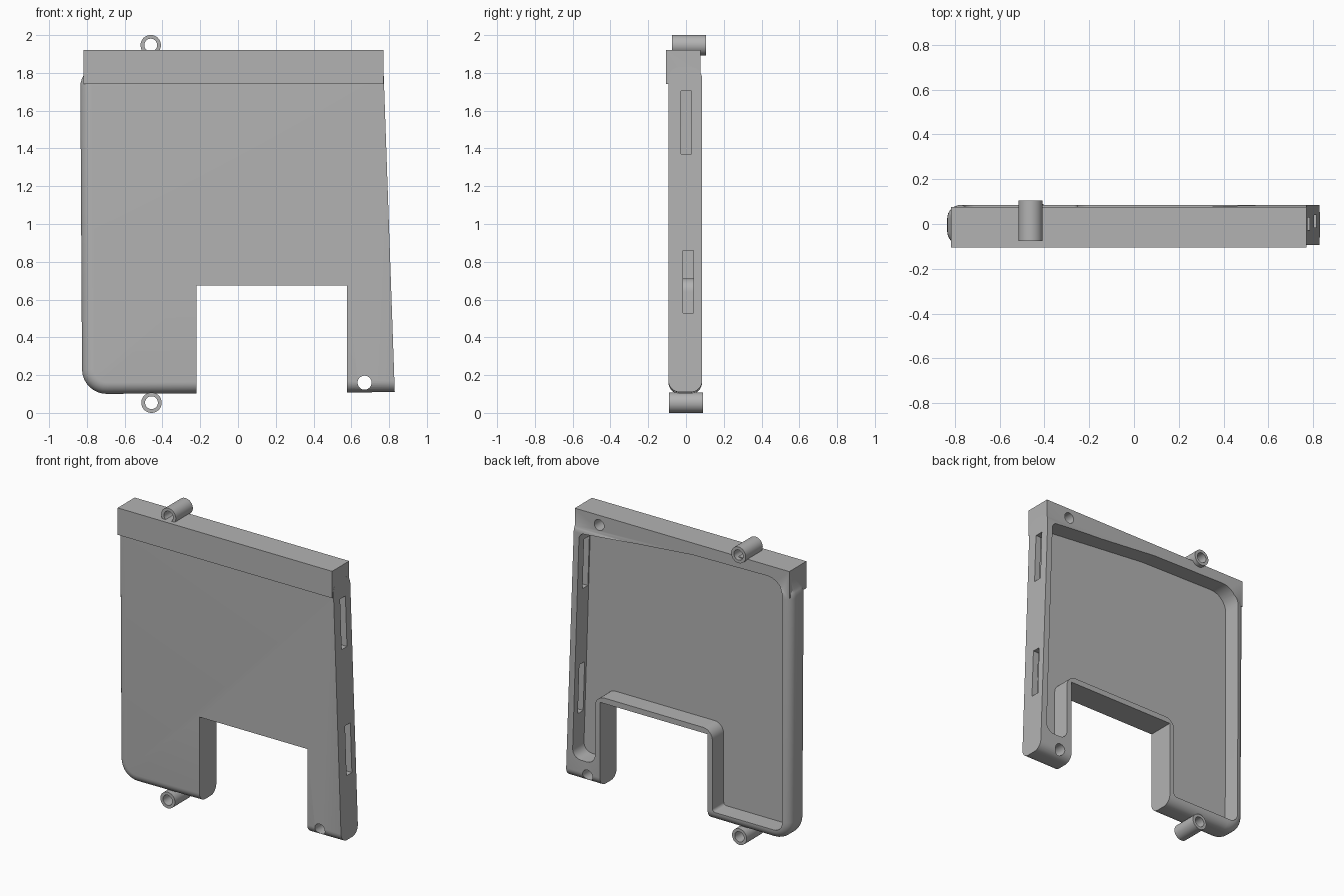
import bpy, bmesh, math
from mathutils import Vector

if "Cube" in bpy.data.objects:
    bpy.data.objects.remove(bpy.data.objects["Cube"])

grey = bpy.data.materials.new("plain grey")
grey.use_nodes = True
grey.diffuse_color = (0.45, 0.45, 0.45, 1)
grey.node_tree.nodes["Principled BSDF"].inputs["Base Color"].default_value = grey.diffuse_color


def finish(name, bm):
    bmesh.ops.recalc_face_normals(bm, faces=bm.faces)
    mesh = bpy.data.meshes.new(name)
    bm.to_mesh(mesh)
    bm.free()
    mesh.materials.append(grey)
    obj = bpy.data.objects.new(name, mesh)
    bpy.context.collection.objects.link(obj)
    return obj


def rounded(corners, steps=8):
    """Outline in x, z from (x, z, radius) corners, each replaced by an arc."""
    out = []
    for i, (x, z, r) in enumerate(corners):
        p = Vector((x, z))
        a = (Vector(corners[i - 1][:2]) - p).normalized()
        b = (Vector(corners[(i + 1) % len(corners)][:2]) - p).normalized()
        if r == 0:
            out.append(p)
            continue
        half = a.angle(b) / 2
        centre = p + (a + b).normalized() * r / math.sin(half)
        start = p + a * r / math.tan(half) - centre
        end = p + b * r / math.tan(half) - centre
        sweep = math.pi - 2 * half
        for k in range(steps + 1):
            t = k / steps
            out.append(centre + (start * math.sin((1 - t) * sweep)
                                 + end * math.sin(t * sweep)) / math.sin(sweep))
    return out


def prism(name, outline, y0, y1, bevel=0, bevel_rule=None):
    bm = bmesh.new()
    face = bm.faces.new([bm.verts.new((p[0], y0, p[1])) for p in outline])
    ext = bmesh.ops.extrude_face_region(bm, geom=[face])
    moved = [v for v in ext["geom"] if isinstance(v, bmesh.types.BMVert)]
    bmesh.ops.translate(bm, verts=moved, vec=(0, y1 - y0, 0))
    if bevel:
        edges = [e for e in bm.edges
                 if abs(e.verts[0].co.y - e.verts[1].co.y) < 1e-5 and bevel_rule(e)]
        bmesh.ops.bevel(bm, geom=edges, offset=bevel, segments=8, profile=0.5,
                        affect='EDGES', clamp_overlap=True)
    return finish(name, bm)


def box(name, x0, x1, y0, y1, z0, z1):
    return prism(name, [(x0, z0), (x1, z0), (x1, z1), (x0, z1)], y0, y1)


def rod(name, x, z, r, y0, y1):
    ring = [math.tau * i / 40 for i in range(40)]
    return prism(name, [(x + r * math.cos(a), z + r * math.sin(a)) for a in ring], y0, y1)


def combine(target, tool, operation):
    mod = target.modifiers.new("combine", 'BOOLEAN')
    mod.operation, mod.solver, mod.object = operation, 'EXACT', tool
    bpy.context.view_layer.objects.active = target
    bpy.ops.object.modifier_apply(modifier=mod.name)
    bpy.data.objects.remove(tool)


def smooth(obj):
    bpy.ops.object.select_all(action='DESELECT')
    obj.select_set(True)
    bpy.context.view_layer.objects.active = obj
    bpy.ops.object.shade_smooth_by_angle(angle=math.radians(30))


# Shell: slanted flat side on +x, rounded edges everywhere else
outline = rounded([(0.77, 1.83, 0), (-0.835, 1.83, 0.1), (-0.825, 0.1, 0.13), (0.83, 0.11, 0)])
shell = prism("shell", outline, -0.093, 0.085, 0.06,
              lambda e: min(v.co.x for v in e.verts) < 0.7)

# Top bar
combine(shell, box("top_bar", -0.818, 0.77, -0.105, 0.076, 1.74, 1.92), 'UNION')

# Lower notch
combine(shell, box("notch", -0.22, 0.578, -0.3, 0.3, -0.2, 0.675), 'DIFFERENCE')

# Back recess following the outline
recess = rounded([(0.732, 1.765, 0.04), (-0.1, 1.84, 0.5), (-0.775, 1.85, 0.12),
                  (-0.77, 0.165, 0.06), (-0.255, 0.165, 0.02), (-0.255, 0.712, 0.07),
                  (0.615, 0.712, 0.07), (0.615, 0.25, 0.06), (0.782, 0.25, 0.06)])
combine(shell, prism("recess", recess, -0.035, 0.3), 'DIFFERENCE')

# Side slots, leg screw hole and blind top hole
combine(shell, box("upper_slot", 0.68, 1, -0.026, 0.03, 1.37, 1.705), 'DIFFERENCE')
combine(shell, box("lower_slot", 0.7, 1, -0.016, 0.04, 0.53, 0.86), 'DIFFERENCE')
combine(shell, rod("leg_hole", 0.67, 0.16, 0.037, -0.3, 0.3), 'DIFFERENCE')
combine(shell, rod("top_hole", 0.59, 1.855, 0.036, -0.04, 0.3), 'DIFFERENCE')
smooth(shell)

# Hinge tubes above and below
for name, x, z, y0, y1 in (("top_tube", -0.462, 1.947, -0.075, 0.105),
                           ("bottom_tube", -0.458, 0.054, -0.09, 0.09)):
    tube = rod(name, x, z, 0.054, y0, y1)
    combine(tube, rod("bore", x, z, 0.034, -0.3, 0.3), 'DIFFERENCE')
    smooth(tube)
